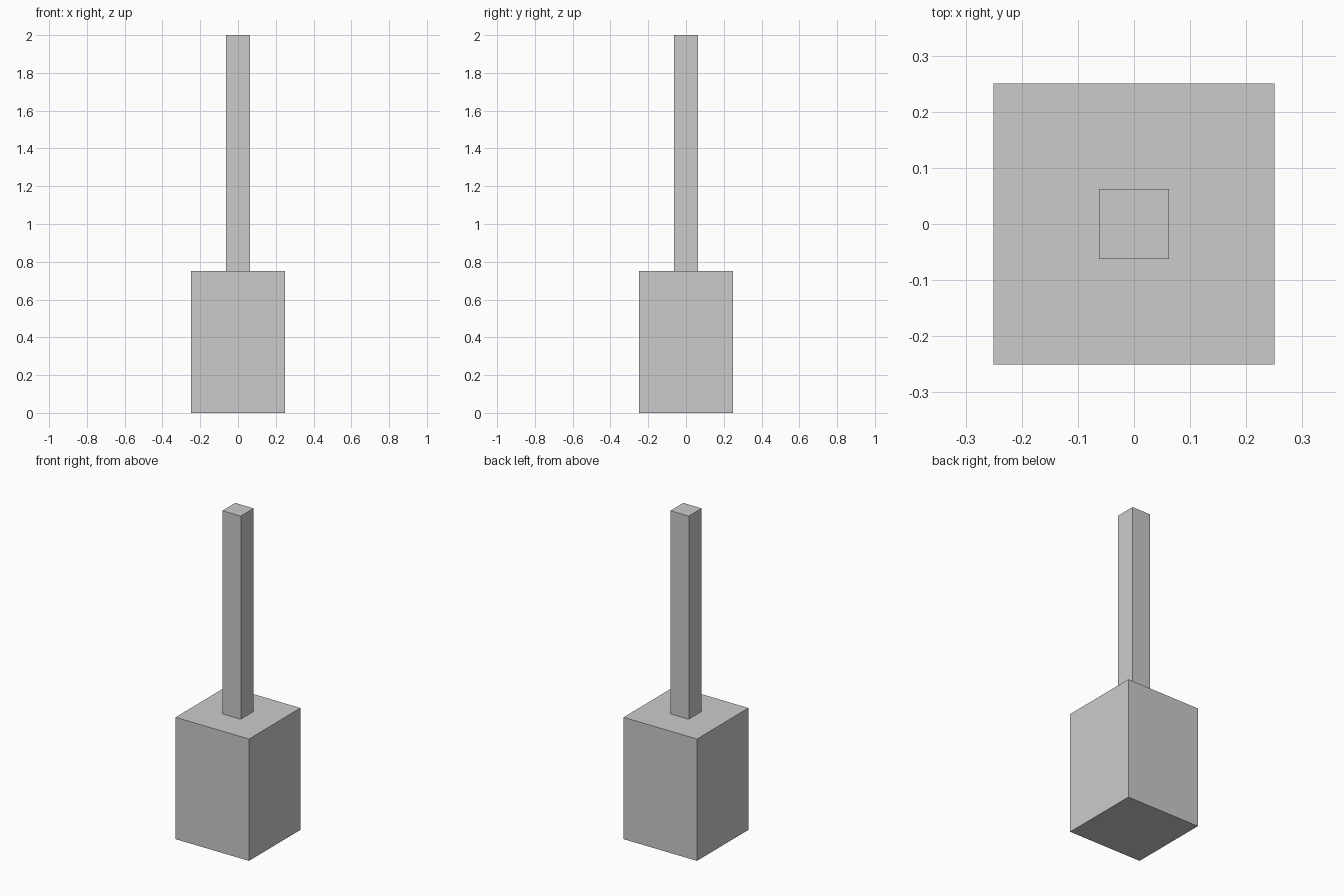
import bpy

if "Cube" in bpy.data.objects:
    bpy.data.objects.remove(bpy.data.objects["Cube"])


def box(name, width, z0, z1):
    """Square upright block centred on the z axis, from z0 to z1."""
    bpy.ops.mesh.primitive_cube_add(size=1, location=(0, 0, (z0 + z1) / 2))
    obj = bpy.context.object
    obj.name = name
    obj.scale = (width, width, z1 - z0)
    bpy.ops.object.transform_apply(location=False, rotation=False, scale=True)
    return obj


# Wide block at the bottom
box("base_block", 0.5, 0.0, 0.75)

# Thin square post standing on the block
box("post", 0.125, 0.75, 2.0)
